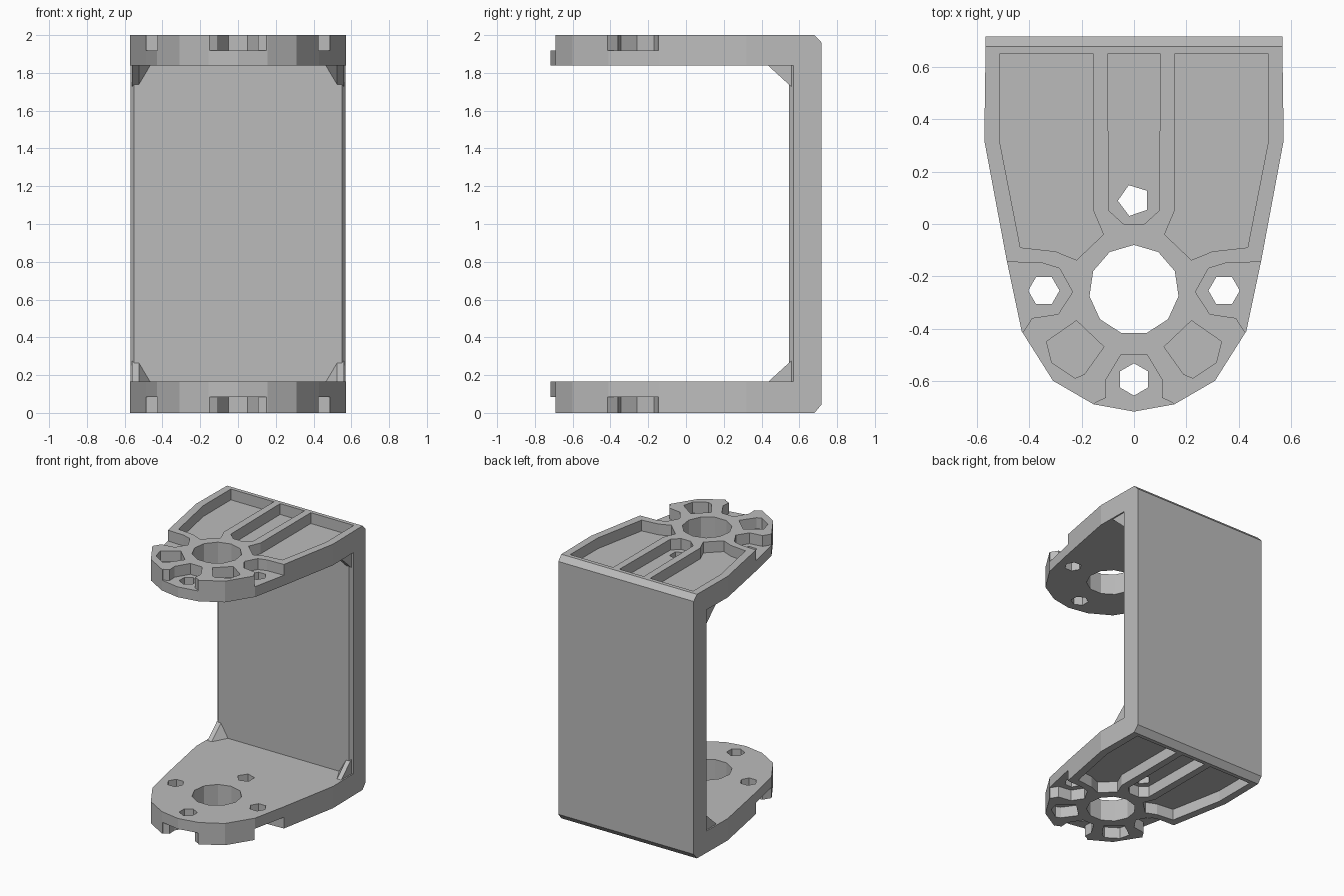
import bpy, bmesh, math

if "Cube" in bpy.data.objects:
    bpy.data.objects.remove(bpy.data.objects["Cube"])


def prism(bm, pts, lo, hi, axis='z'):
    """Extrude a closed outline along z (points are x,y) or x (points are y,z)."""
    place = (lambda p, t: (p[0], p[1], t)) if axis == 'z' else (lambda p, t: (t, p[0], p[1]))
    a = [bm.verts.new(place(p, lo)) for p in pts]
    b = [bm.verts.new(place(p, hi)) for p in pts]
    bm.faces.new(a)
    bm.faces.new(b)
    n = len(pts)
    for i in range(n):
        bm.faces.new((a[i], a[(i + 1) % n], b[(i + 1) % n], b[i]))


def make(name, bm):
    bmesh.ops.recalc_face_normals(bm, faces=bm.faces)
    me = bpy.data.meshes.new(name)
    bm.to_mesh(me)
    bm.free()
    ob = bpy.data.objects.new(name, me)
    bpy.context.collection.objects.link(ob)
    return ob


def boolean(target, tool, op):
    mod = target.modifiers.new(op, 'BOOLEAN')
    mod.operation, mod.solver, mod.object = op, 'EXACT', tool
    bpy.context.view_layer.objects.active = target
    bpy.ops.object.modifier_apply(modifier=mod.name)
    bpy.data.objects.remove(tool)


def flip(pts):
    return [(-x, y) for x, y in pts]


def ring(x, y, r, n, turn=0.0):
    return [(x + r * math.cos(turn + math.tau * i / n),
             y + r * math.sin(turn + math.tau * i / n)) for i in range(n)]


def symmetric(half):
    """Close a right-hand half outline with its mirror image."""
    return half + [p for p in reversed(flip(half)) if abs(p[0]) > 1e-6]


# U-shaped side profile with chamfered rear edges
bm = bmesh.new()
prism(bm, [(-0.8, 0), (0.68, 0), (0.718, 0.045), (0.718, 1.96), (0.68, 2), (-0.8, 2),
           (-0.8, 1.84), (0.545, 1.84), (0.545, 0.165), (-0.8, 0.165)], -0.7, 0.7, 'x')
bracket = make("bracket", bm)

# Tapered, rounded plate outline trims the profile
bm = bmesh.new()
prism(bm, symmetric([(0.567, 0.75), (0.573, 0.32), (0.487, -0.14), (0.43, -0.41),
                     (0.31, -0.60), (0.155, -0.69), (0, -0.718)]), -0.1, 2.1)
boolean(bracket, make("outline", bm), 'INTERSECT')

# Chamfers along the wall's inner side edges
bm = bmesh.new()
edge = [(0.55, 0.545), (0.55, 0.52), (0.6, 0.52), (0.6, 0.609)]
for pts in (edge, flip(edge)):
    prism(bm, pts, 0.165, 1.84)
boolean(bracket, make("edge_cutter", bm), 'DIFFERENCE')

# Corner gussets between wall and plates
for s in (-1, 1):
    for top in (False, True):
        bm = bmesh.new()
        for x, y, z in ((0.56, 0.43, 0.16), (0.56, 0.57, 0.16), (0.56, 0.57, 0.285),
                        (0.56, 0.545, 0.265), (0.525, 0.43, 0.16), (0.525, 0.55, 0.265),
                        (0.46, 0.55, 0.16), (0.525, 0.545, 0.265),
                        (0.56, 0.43, 0.15), (0.525, 0.43, 0.15), (0.46, 0.55, 0.15),
                        (0.56, 0.57, 0.15)):
            bm.verts.new((s * x, y, 2.003 - z if top else z))
        hull = bmesh.ops.convex_hull(bm, input=bm.verts)
        loose = [v for v in bm.verts if not v.link_faces]
        bmesh.ops.delete(bm, geom=loose, context='VERTS')
        boolean(bracket, make("gusset", bm), 'UNION')

# Weight-saving pockets and open notches in both outer faces
side_pocket = [(0.155, 0.65), (0.515, 0.65), (0.515, 0.32), (0.435, -0.09),
               (0.30, -0.105), (0.22, -0.138), (0.117, -0.04), (0.155, 0.05)]
small_pocket = [(0.22, -0.37), (0.335, -0.45), (0.315, -0.53), (0.225, -0.59),
                (0.19, -0.575), (0.115, -0.47)]
side_notch = [(0.7, -0.14), (0.48, -0.145), (0.35, -0.15), (0.285, -0.17), (0.235, -0.26),
              (0.29, -0.345), (0.39, -0.36), (0.425, -0.415), (0.7, -0.415)]
channel = symmetric([(0.102, 0.65), (0.095, 0.05), (0.04, 0.0)])
front_notch = symmetric([(0.15, -0.9), (0.15, -0.685), (0.107, -0.665),
                         (0.11, -0.60), (0.05, -0.50)])
bm = bmesh.new()
for lo, hi in ((-0.1, 0.085), (1.918, 2.1)):
    for pts in (side_pocket, small_pocket, side_notch):
        prism(bm, pts, lo, hi)
        prism(bm, flip(pts), lo, hi)
    prism(bm, channel, lo, hi)
    prism(bm, front_notch, lo, hi)
boolean(bracket, make("pocket_cutter", bm), 'DIFFERENCE')

# Central bore and four screw holes
bm = bmesh.new()
prism(bm, ring(0, -0.252, 0.172, 11, math.pi / 2), -0.1, 2.1)
prism(bm, ring(0, 0.09, 0.062, 5, 1.9), -0.1, 2.1)
prism(bm, ring(0, -0.595, 0.062, 6, math.pi / 2), -0.1, 2.1)
for s in (-1, 1):
    prism(bm, ring(s * 0.345, -0.255, 0.06, 6), -0.1, 2.1)
boolean(bracket, make("hole_cutter", bm), 'DIFFERENCE')

# Single flat grey finish
grey = bpy.data.materials.new("grey")
grey.diffuse_color = (0.5, 0.5, 0.5, 1)
grey.use_nodes = True
grey.node_tree.nodes["Principled BSDF"].inputs["Base Color"].default_value = grey.diffuse_color
bracket.data.materials.clear()
bracket.data.materials.append(grey)
for p in bracket.data.polygons:
    p.material_index = 0
    p.use_smooth = False
